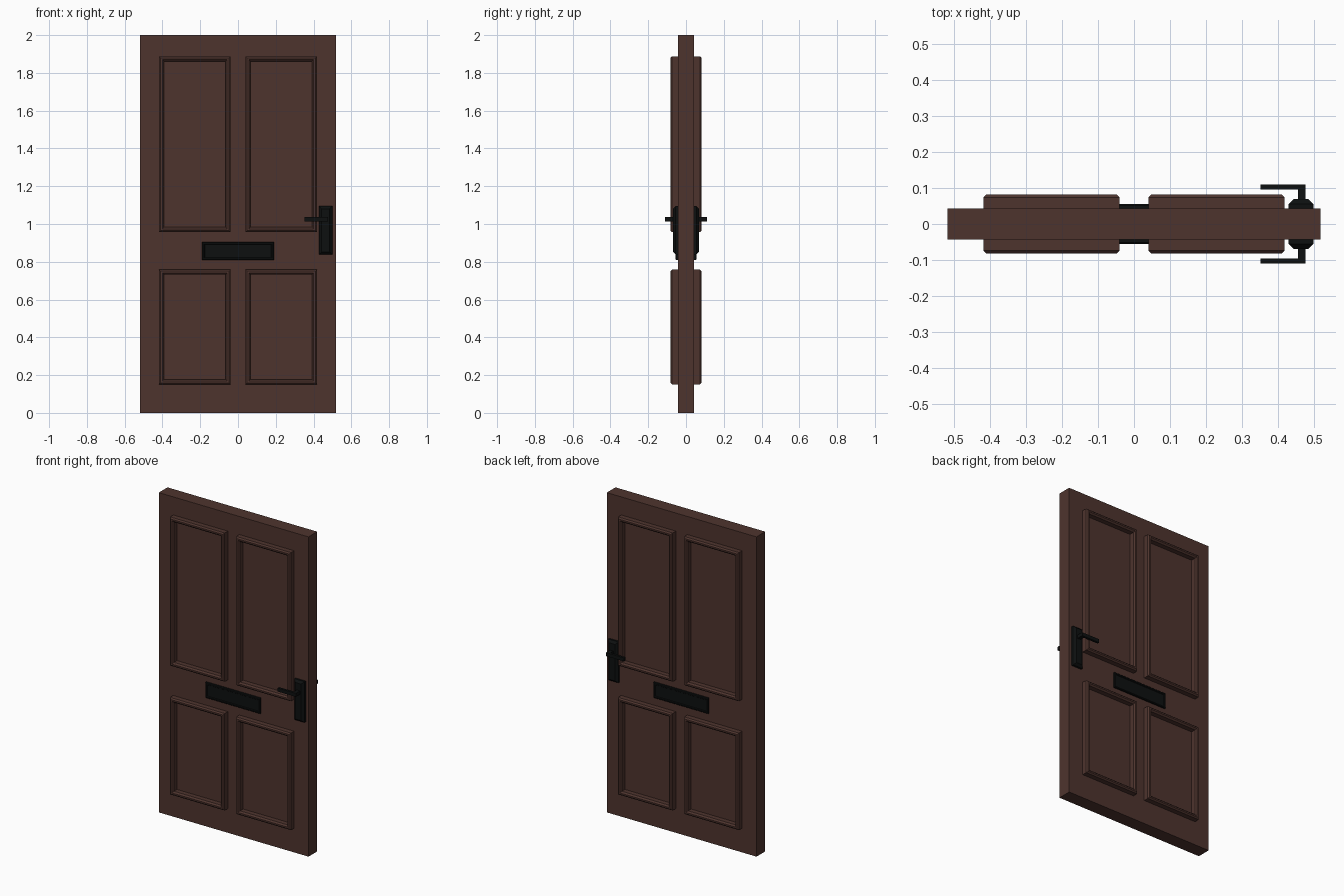
import bpy, bmesh

if "Cube" in bpy.data.objects:
    bpy.data.objects.remove(bpy.data.objects["Cube"])


def material(name, rgb):
    m = bpy.data.materials.new(name)
    m.diffuse_color = (*rgb, 1)
    m.use_nodes = True
    m.node_tree.nodes["Principled BSDF"].inputs["Base Color"].default_value = m.diffuse_color
    return m


WOOD = material("dark_wood", (0.076, 0.034, 0.027))
METAL = material("black_metal", (0.004, 0.005, 0.005))


def finish(name, bm, mat):
    bmesh.ops.recalc_face_normals(bm, faces=bm.faces)
    me = bpy.data.meshes.new(name)
    bm.to_mesh(me)
    bm.free()
    me.materials.append(mat)
    ob = bpy.data.objects.new(name, me)
    bpy.context.collection.objects.link(ob)
    return ob


def rect_rings(name, x0, x1, z0, z1, profile, mat, closed=False):
    """Nested rectangles given as (inset, y); closed makes a hollow frame."""
    bm = bmesh.new()
    rings = [[bm.verts.new((x, y, z)) for x, z in
              ((x0 + i, z0 + i), (x1 - i, z0 + i), (x1 - i, z1 - i), (x0 + i, z1 - i))]
             for i, y in profile]
    pairs = list(zip(rings, rings[1:]))
    if closed:
        pairs.append((rings[-1], rings[0]))
    else:
        bm.faces.new(rings[0])
        bm.faces.new(rings[-1])
    for a, b in pairs:
        for k in range(4):
            j = (k + 1) % 4
            bm.faces.new((a[k], a[j], b[j], b[k]))
    return finish(name, bm, mat)


def extrude_z(name, outline, z0, z1, mat):
    bm = bmesh.new()
    face = bm.faces.new([bm.verts.new((x, y, z0)) for x, y in outline])
    new = bmesh.ops.extrude_face_region(bm, geom=[face])["geom"]
    bmesh.ops.translate(bm, vec=(0, 0, z1 - z0),
                        verts=[v for v in new if isinstance(v, bmesh.types.BMVert)])
    return finish(name, bm, mat)


# Door slab
HALF = 0.043
rect_rings("door_slab", -0.518, 0.518, 0, 2, [(0, -HALF), (0, HALF)], WOOD)

MOULDING = [(0, 0.04), (0, 0.074), (0.008, 0.082), (0.017, 0.082), (0.026, 0.073), (0.026, 0.04)]
SLOT = [(0, 0.04), (0, 0.052), (0.004, 0.056), (0.011, 0.056), (0.014, 0.052)]
BACKPLATE = [(0, 0.04), (0, 0.055), (0.014, 0.069)]
LEVER = [(0.455, 0.06), (0.477, 0.06), (0.477, 0.110), (0.352, 0.110), (0.352, 0.096), (0.455, 0.096)]

for side, s in (("front", -1), ("back", 1)):
    def flip(profile):
        return [(a, s * y) for a, y in profile]

    # Raised panel mouldings
    for level, z0, z1 in (("upper", 0.957, 1.887), ("lower", 0.151, 0.758)):
        for hand, x0, x1 in (("left", -0.418, -0.04), ("right", 0.04, 0.418)):
            rect_rings(f"{side}_{level}_{hand}_moulding", x0, x1, z0, z1,
                       flip(MOULDING), WOOD, True)

    # Letter slot plate
    rect_rings(f"{side}_letter_slot", -0.19, 0.19, 0.809, 0.906, flip(SLOT), METAL)

    # Handle backplate and lever
    rect_rings(f"{side}_handle_plate", 0.429, 0.499, 0.838, 1.094, flip(BACKPLATE), METAL)
    extrude_z(f"{side}_handle_lever", flip(LEVER), 1.014, 1.036, METAL)
